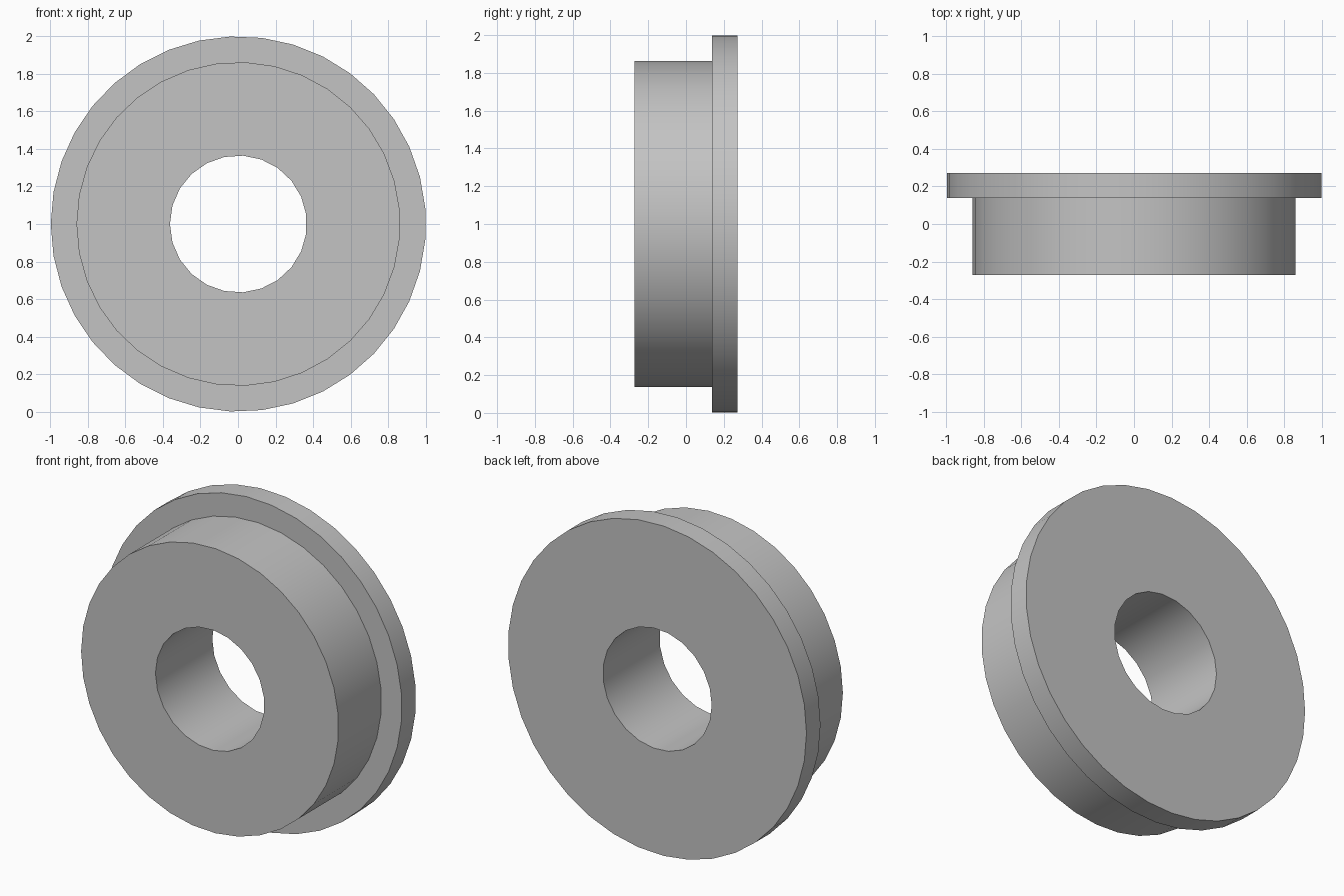
import bpy
import bmesh
from math import cos, sin, pi, radians
from mathutils import Vector

cube = bpy.data.objects.get("Cube")
if cube:
    bpy.data.objects.remove(cube, do_unlink=True)

FRONT, STEP, BACK = -0.272, 0.138, 0.272   # depths along y
CENTRE_Z = 1.0

bm = bmesh.new()


def ring(radius, sides, y):
    """Closed loop of edges around the y axis, first corner at -x."""
    verts = []
    for i in range(sides):
        a = pi + 2 * pi * i / sides
        verts.append(bm.verts.new((0.002 + radius * cos(a), y, CENTRE_Z + radius * sin(a))))
    edges = [bm.edges.new((verts[i - 1], verts[i])) for i in range(sides)]
    return verts, edges


def tube(radius, sides, y0, y1):
    """Cylinder wall; returns the edge loops at both ends."""
    va, ea = ring(radius, sides, y0)
    vb, eb = ring(radius, sides, y1)
    for i in range(sides):
        bm.faces.new((va[i - 1], va[i], vb[i], vb[i - 1]))
    return ea, eb


def annulus(outer, inner, normal):
    """Flat face between two loops in one plane."""
    bmesh.ops.triangle_fill(bm, use_beauty=True, edges=outer + inner, normal=Vector(normal))


# Walls: body, flange and bore
body_front, body_step = tube(0.863, 35, FRONT, STEP)
flange_step, flange_back = tube(1.0, 37, STEP, BACK)
bore_front, bore_back = tube(0.365, 23, FRONT, BACK)

# Flat faces: front, shoulder and back
annulus(body_front, bore_front, (0, -1, 0))
annulus(flange_step, body_step, (0, -1, 0))
annulus(flange_back, bore_back, (0, 1, 0))

bmesh.ops.recalc_face_normals(bm, faces=bm.faces[:])
mesh = bpy.data.meshes.new("flanged_bushing")
bm.to_mesh(mesh)
bm.free()

# Plain grey material
grey = bpy.data.materials.new("plain_grey")
grey.use_nodes = True
colour = (0.55, 0.55, 0.55, 1)
grey.diffuse_color = colour
grey.node_tree.nodes["Principled BSDF"].inputs["Base Color"].default_value = colour
mesh.materials.append(grey)

# Smooth walls with sharp rims
bushing = bpy.data.objects.new("flanged_bushing", mesh)
bpy.context.collection.objects.link(bushing)
bpy.ops.object.select_all(action="DESELECT")
bushing.select_set(True)
bpy.context.view_layer.objects.active = bushing
bpy.ops.object.shade_smooth_by_angle(angle=radians(30))
